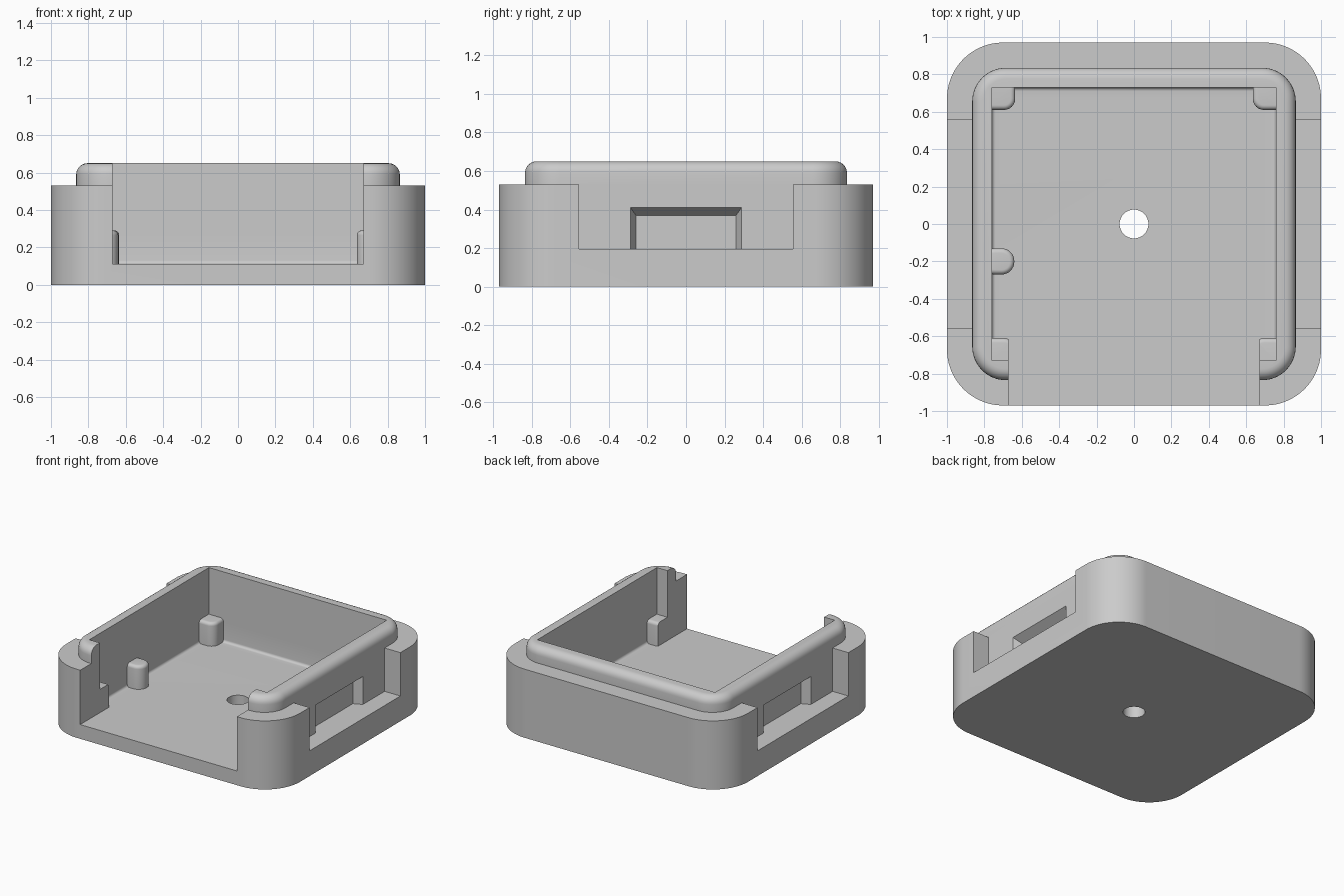
import bpy, bmesh, math

if "Cube" in bpy.data.objects:
    bpy.data.objects.remove(bpy.data.objects["Cube"])

grey = bpy.data.materials.new("light_grey")
grey.use_nodes = True
COLOUR = (0.6, 0.6, 0.6, 1)
grey.diffuse_color = COLOUR
grey.node_tree.nodes["Principled BSDF"].inputs["Base Color"].default_value = COLOUR


def finish(name, bm):
    bmesh.ops.recalc_face_normals(bm, faces=bm.faces[:])
    mesh = bpy.data.meshes.new(name)
    bm.to_mesh(mesh)
    bm.free()
    mesh.materials.append(grey)
    ob = bpy.data.objects.new(name, mesh)
    bpy.context.scene.collection.objects.link(ob)
    return ob


def box(name, x, y, z, corner=0, top=0, bottom=0, segments=16):
    """Box between (min, max) ranges with rounded upright corners and rims."""
    bm = bmesh.new()
    bmesh.ops.create_cube(bm, size=1)
    for v in bm.verts:
        v.co = [r[0] if c < 0 else r[1] for r, c in zip((x, y, z), v.co)]
    if corner:
        upright = [e for e in bm.edges if abs(e.verts[0].co.z - e.verts[1].co.z) > 1e-4]
        bmesh.ops.bevel(bm, geom=upright, offset=corner, segments=segments,
                        profile=0.5, affect='EDGES')
    for level, radius in ((z[1], top), (z[0], bottom)):
        if radius:
            rim = [e for e in bm.edges if all(abs(v.co.z - level) < 1e-4 for v in e.verts)]
            bmesh.ops.bevel(bm, geom=rim, offset=radius, segments=6,
                            profile=0.5, affect='EDGES')
    return finish(name, bm)


def combine(target, tool, operation):
    """Apply a boolean and remove the helper."""
    tool.hide_render = True
    mod = target.modifiers.new("combine", 'BOOLEAN')
    mod.operation = operation
    mod.solver = 'EXACT'
    mod.object = tool
    bpy.context.view_layer.objects.active = target
    bpy.ops.object.modifier_apply(modifier=mod.name)
    bpy.data.objects.remove(tool)


def sided(side, a, b):
    return tuple(sorted((side * a, side * b)))


# Outer shell with a broad notch in each side
case = box("case", (-1, 1), (-0.97, 0.97), (0, 0.53), corner=0.3, segments=24)
for side in (-1, 1):
    combine(case, box("notch", sided(side, 0.86, 1.2), (-0.555, 0.555), (0.195, 0.8)),
            'DIFFERENCE')

# Raised inner rim
combine(case, box("rim", (-0.865, 0.865), (-0.835, 0.835), (0.05, 0.65),
                  corner=0.18, top=0.06), 'UNION')

# Hollow inside with a small fillet at the floor
combine(case, box("cavity", (-0.76, 0.76), (-0.73, 0.73), (0.11, 0.9), bottom=0.02),
        'DIFFERENCE')

# Corner posts and one middle post
for side in (-1, 1):
    for end in (-1, 1):
        combine(case, box("corner_post", sided(side, 0.635, 0.81), sided(end, 0.61, 0.78),
                          (0.06, 0.29), corner=0.06, top=0.025, segments=8), 'UNION')
combine(case, box("middle_post", (-0.81, -0.64), (-0.27, -0.13), (0.06, 0.29),
                  corner=0.068, top=0.025, segments=8), 'UNION')

# Shallow recess in each side wall, tapering inward
for side in (-1, 1):
    recess = box("recess", sided(side, 0.80, 0.88), (-0.295, 0.295), (0.195, 0.42))
    for v in recess.data.vertices:
        if abs(v.co.x) < 0.85:
            v.co.y = math.copysign(0.26, v.co.y)
            v.co.z = min(v.co.z, 0.37)
    combine(case, recess, 'DIFFERENCE')

# Open front
combine(case, box("front_opening", (-0.67, 0.67), (-1.2, -0.5), (0.11, 0.9)), 'DIFFERENCE')

# Hole through the floor
bm = bmesh.new()
bmesh.ops.create_cone(bm, cap_ends=True, segments=48, radius1=0.077, radius2=0.077, depth=0.6)
combine(case, finish("floor_hole", bm), 'DIFFERENCE')

bpy.ops.object.select_all(action='DESELECT')
case.select_set(True)
bpy.context.view_layer.objects.active = case
bpy.ops.object.shade_smooth_by_angle(angle=math.radians(30))
